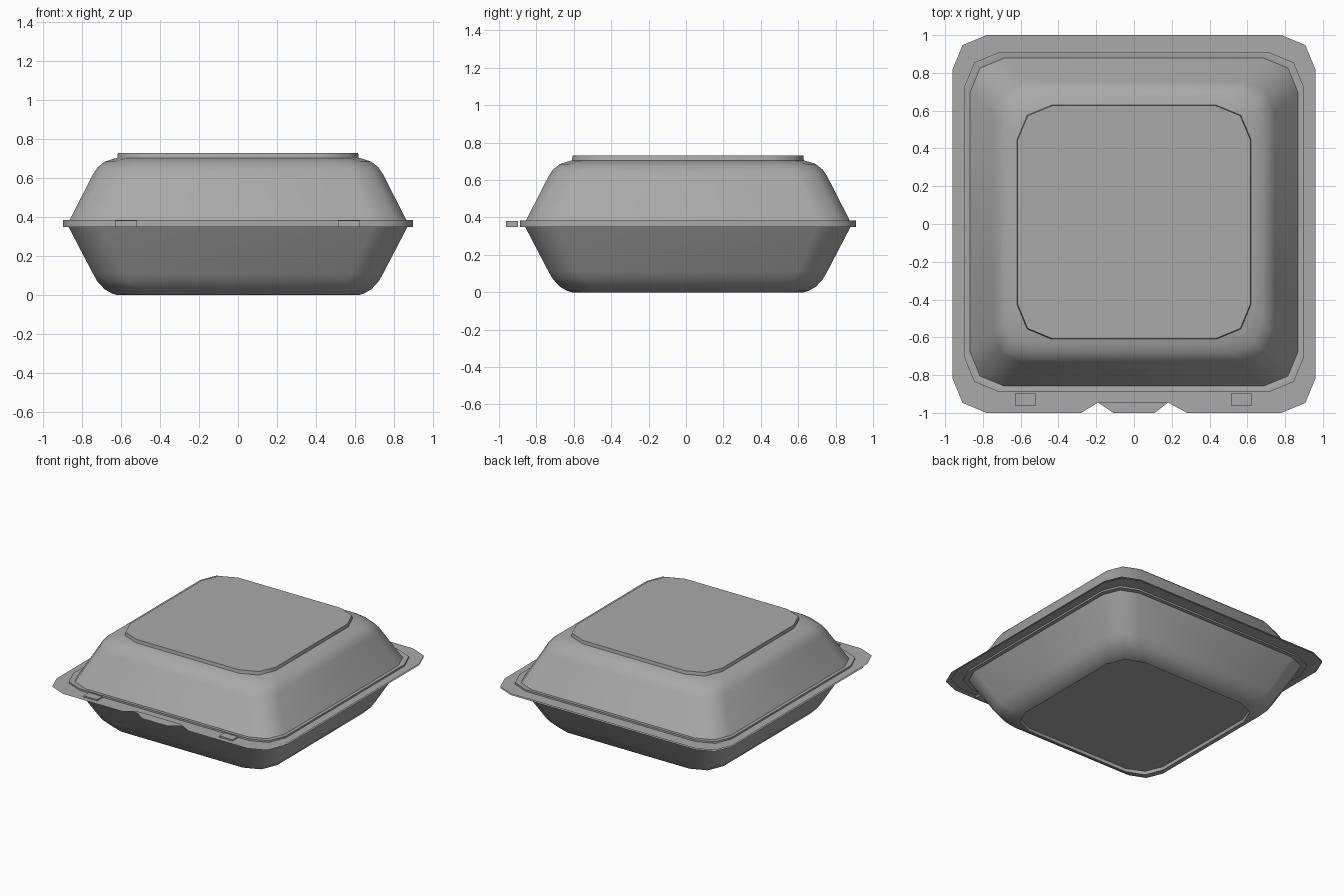
import bpy, bmesh
from math import sin, cos, pi, radians

cube = bpy.data.objects.get("Cube")
if cube:
    bpy.data.objects.remove(cube)

CY = 0.01  # the container sits slightly behind the centre of the flange

mat = bpy.data.materials.new("moulded grey")
mat.use_nodes = True
grey = (0.4, 0.4, 0.4, 1)
mat.diffuse_color = grey
bsdf = next(n for n in mat.node_tree.nodes if n.type == 'BSDF_PRINCIPLED')
bsdf.inputs["Base Color"].default_value = grey


def outline(half_x, half_y, radius, z, cy=CY, front=()):
    """Rounded rectangle with two-step corners, plus extra points on the front edge."""
    pts = []
    for i, (sx, sy) in enumerate([(1, -1), (1, 1), (-1, 1), (-1, -1)]):
        for step in range(3):
            a = pi / 2 * (i - 1 + step / 2)
            pts.append((sx * (half_x - radius) + radius * cos(a),
                        cy + sy * (half_y - radius) + radius * sin(a), z))
    return pts + [(x, y, z) for x, y in front]


def loft(name, loops, cap_start=False, cap_end=False, closed=False):
    bm = bmesh.new()
    rings = [[bm.verts.new(p) for p in loop] for loop in loops]
    pairs = list(zip(rings, rings[1:]))
    if closed:
        pairs.append((rings[-1], rings[0]))
    for a, b in pairs:
        n = len(a)
        for i in range(n):
            j = (i + 1) % n
            bm.faces.new((a[i], a[j], b[j], b[i]))
    if cap_start:
        bm.faces.new(rings[0][::-1])
    if cap_end:
        bm.faces.new(rings[-1])
    bmesh.ops.recalc_face_normals(bm, faces=bm.faces)
    return finish(name, bm)


def finish(name, bm):
    mesh = bpy.data.meshes.new(name)
    bm.to_mesh(mesh)
    bm.free()
    mesh.materials.append(mat)
    obj = bpy.data.objects.new(name, mesh)
    bpy.context.collection.objects.link(obj)
    bpy.ops.object.select_all(action='DESELECT')
    obj.select_set(True)
    bpy.context.view_layer.objects.active = obj
    bpy.ops.object.shade_smooth_by_angle(angle=radians(48))
    return obj


# Lid: sloping walls, rounded shoulder, raised top panel
lid = [(0.875, 0.18, 0.37), (0.865, 0.18, 0.385), (0.745, 0.16, 0.62),
       (0.722, 0.16, 0.655), (0.685, 0.17, 0.685), (0.64, 0.18, 0.7),
       (0.62, 0.185, 0.705), (0.617, 0.185, 0.73)]
loft("lid", [outline(w, w, r, z) for w, r, z in lid], cap_end=True)

# Base: the same form turned over, with a recessed bottom panel
base = [(0.875, 0.18, 0.36), (0.87, 0.18, 0.35), (0.745, 0.16, 0.11),
        (0.722, 0.16, 0.07), (0.685, 0.17, 0.03), (0.645, 0.18, 0.007),
        (0.62, 0.185, 0.0), (0.615, 0.185, 0.022)]
loft("base", [outline(w, w, r, z) for w, r, z in base], cap_end=True)

# Rim: square-section band where lid and base meet
rim = [(0.898, 0.35), (0.898, 0.385), (0.88, 0.385), (0.86, 0.378), (0.86, 0.35)]
loft("rim", [outline(w, w, 0.18, z) for w, z in rim], closed=True)

# Flanges: thin sheets; the lid has a thumb notch and the base a matching tab
notch = [(-0.28, -1), (-0.19, -0.945), (0.18, -0.945), (0.28, -1)]
z = 0.372
loft("lid_flange", [outline(0.96, 1, 0.18, z, 0, notch),
                    outline(0.87, 0.87, 0.18, z, CY, [(x, CY - 0.87) for x, y in notch])])

tab = [(-0.19, -0.945), (-0.11, -1), (0.11, -1), (0.18, -0.945)]
z = 0.362
loft("base_flange", [outline(0.96, 0.9725, 0.18, z, 0.0275, tab),
                     outline(0.87, 0.87, 0.18, z, CY, [(x, CY - 0.87) for x, y in tab])])

# Latches: two small blocks on the front flange
for side, x in (("left", 0.57), ("right", -0.575)):
    corners = [(x - 0.056, -0.962), (x + 0.056, -0.962), (x + 0.056, -0.897), (x - 0.056, -0.897)]
    loft(side + "_latch", [[(px, py, h) for px, py in corners] for h in (0.35, 0.382)],
         cap_start=True, cap_end=True)
